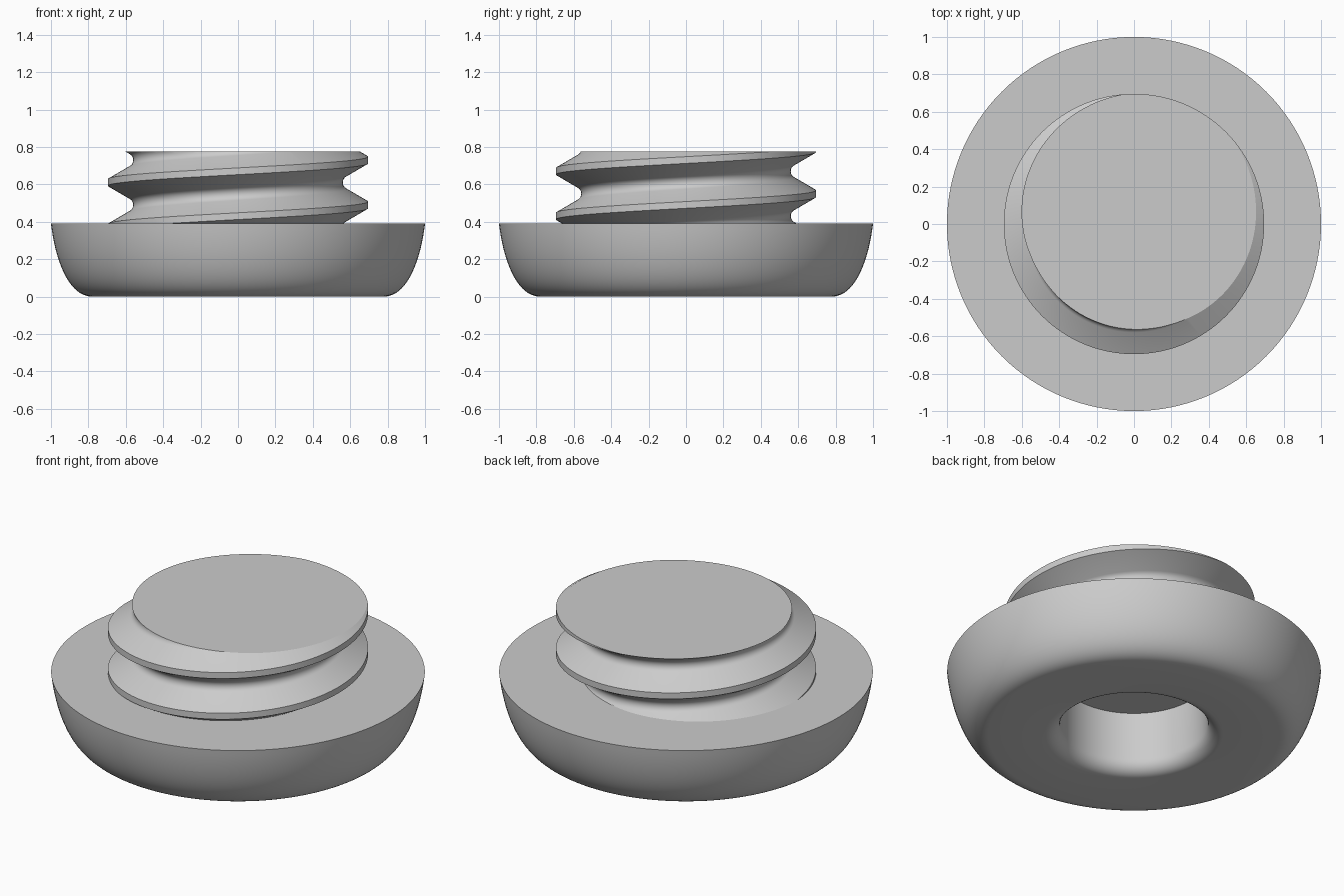
import bpy, bmesh
from math import pi, sin, cos, radians
from mathutils import Vector

if "Cube" in bpy.data.objects:
    bpy.data.objects.remove(bpy.data.objects["Cube"])

SEGMENTS = 128
BASE_TOP, TOP = 0.39, 0.775

grey = bpy.data.materials.new("plain grey")
grey.use_nodes = True
grey.diffuse_color = (0.6, 0.6, 0.6, 1)
grey.node_tree.nodes["Principled BSDF"].inputs["Base Color"].default_value = (0.6, 0.6, 0.6, 1)


def finish(bm, name):
    bmesh.ops.recalc_face_normals(bm, faces=bm.faces[:])
    mesh = bpy.data.meshes.new(name)
    bm.to_mesh(mesh)
    bm.free()
    mesh.materials.append(grey)
    obj = bpy.data.objects.new(name, mesh)
    bpy.context.collection.objects.link(obj)
    bpy.ops.object.select_all(action='DESELECT')
    obj.select_set(True)
    bpy.context.view_layer.objects.active = obj
    bpy.ops.object.shade_smooth_by_angle(angle=radians(30))
    return obj


def bezier(a, b, c, d, steps):
    pts = [Vector(p) for p in (a, b, c, d)]
    for i in range(steps + 1):
        t = i / steps
        u = 1 - t
        yield tuple(pts[0]*u**3 + pts[1]*3*u*u*t + pts[2]*3*u*t*t + pts[3]*t**3)


# Rounded base with a blind hole underneath, as one revolved profile
HOLE, FILLET, DEPTH = 0.395, 0.08, 0.36
profile = [(0, BASE_TOP)]
profile += bezier((1, BASE_TOP), (0.975, 0.18), (0.9, 0), (0.78, 0), 20)
for i in range(9):
    a = i / 8 * pi / 2
    profile.append((HOLE + FILLET * (1 - sin(a)), FILLET * (1 - cos(a))))
profile += [(HOLE, DEPTH), (0, DEPTH)]

bm = bmesh.new()
verts = [bm.verts.new((r, 0, z)) for r, z in profile]
edges = [bm.edges.new(pair) for pair in zip(verts, verts[1:])]
bmesh.ops.spin(bm, geom=verts + edges, cent=(0, 0, 0), axis=(0, 0, 1),
               angle=2 * pi, steps=SEGMENTS)
bmesh.ops.remove_doubles(bm, verts=bm.verts[:], dist=1e-5)
bmesh.ops.dissolve_degenerate(bm, edges=bm.edges[:], dist=1e-6)
finish(bm, "rounded_base")

# Thread section over one pitch: flat crest, straight flanks, rounded root
PITCH, CREST, ROOT, ROUND = 0.24, 0.696, 0.56, 0.04
section = [(-0.018, CREST), (0.018, CREST)]
for i in range(-4, 5):
    a = radians(15 * i)
    section.append((PITCH / 2 + ROUND * sin(a), ROOT + ROUND * (1 - cos(a))))

# Right-handed threaded stub: helical sheet trimmed flat at both ends
bm = bmesh.new()
helix = [(0.01 + n * PITCH + off, r) for n in range(5) for off, r in section]
columns = []
for i in range(SEGMENTS + 1):
    a = 2 * pi * i / SEGMENTS
    columns.append([bm.verts.new((r * cos(a), r * sin(a), z + PITCH * i / SEGMENTS))
                    for z, r in helix])
for left, right in zip(columns, columns[1:]):
    for k in range(len(helix) - 1):
        bm.faces.new((left[k], right[k], right[k + 1], left[k + 1]))
bmesh.ops.remove_doubles(bm, verts=bm.verts[:], dist=1e-5)
for height, normal in ((BASE_TOP - 0.015, (0, 0, -1)), (TOP, (0, 0, 1))):
    cut = bmesh.ops.bisect_plane(
        bm, geom=bm.verts[:] + bm.edges[:] + bm.faces[:], dist=1e-6,
        plane_co=(0, 0, height), plane_no=normal, clear_outer=True)
    rim = [e for e in cut["geom_cut"] if isinstance(e, bmesh.types.BMEdge)]
    bmesh.ops.holes_fill(bm, edges=rim, sides=0)
finish(bm, "threaded_stub")
